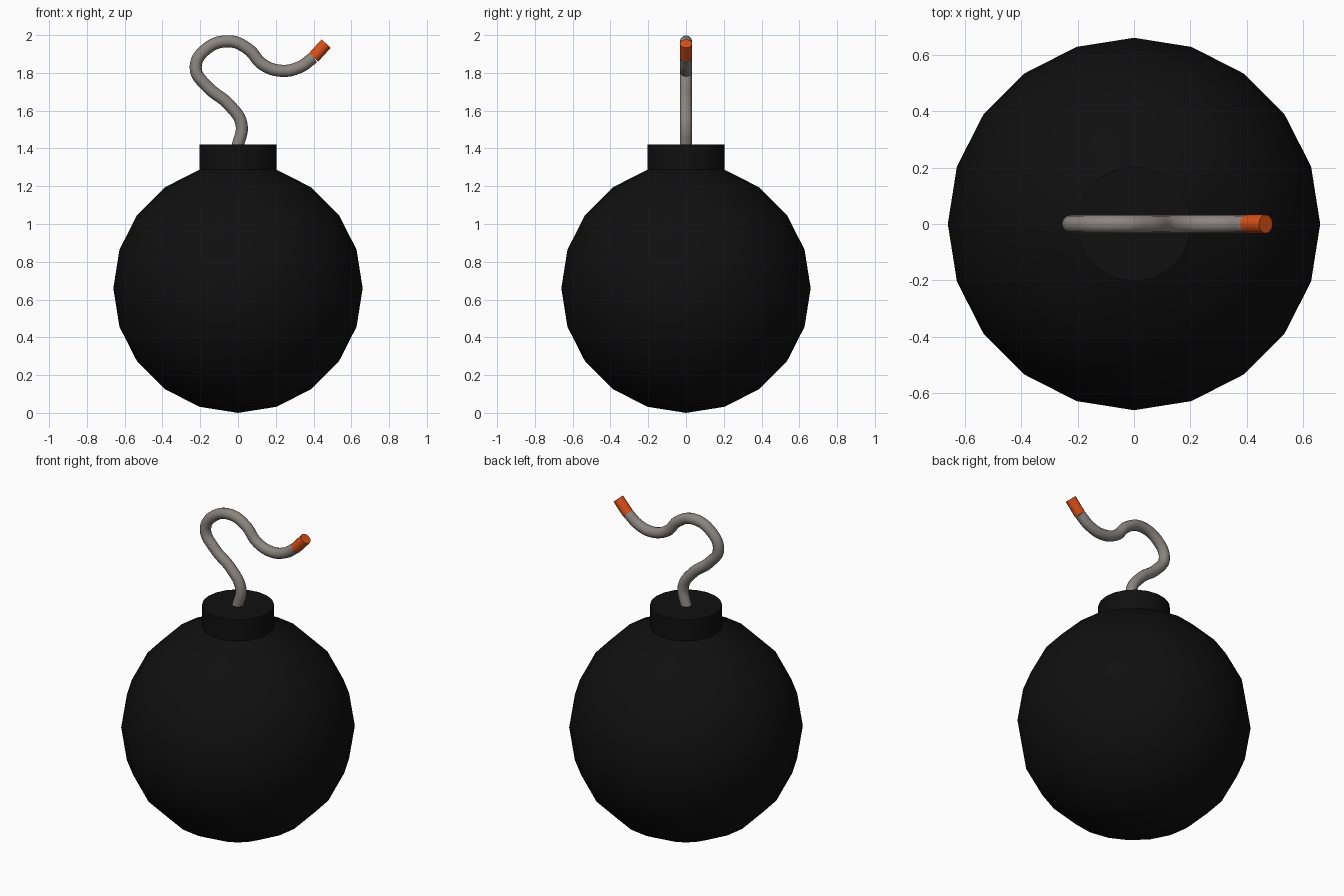
import bpy, bmesh, math
from mathutils import Matrix, Vector

if "Cube" in bpy.data.objects:
    bpy.data.objects.remove(bpy.data.objects["Cube"])

R, SEGS, NECK_TOP = 0.66, 20, 1.42


def colour(name, rgb):
    m = bpy.data.materials.new(name)
    m.diffuse_color = (*rgb, 1)
    m.use_nodes = True
    m.node_tree.nodes["Principled BSDF"].inputs["Base Color"].default_value = m.diffuse_color
    return m


def smooth(ob):
    bpy.ops.object.select_all(action='DESELECT')
    ob.select_set(True)
    bpy.context.view_layer.objects.active = ob
    bpy.ops.object.shade_smooth_by_angle(angle=math.radians(35))


def tube(name, points, mat, radius=0.032):
    cu = bpy.data.curves.new(name, 'CURVE')
    cu.dimensions = '3D'
    cu.bevel_depth = radius
    cu.bevel_resolution = 4
    cu.resolution_u = 8
    cu.use_fill_caps = True
    sp = cu.splines.new('BEZIER')
    sp.bezier_points.add(len(points) - 1)
    for bp, (x, z) in zip(sp.bezier_points, points):
        bp.co = (x, 0, z)
        bp.handle_left_type = bp.handle_right_type = 'AUTO'
    cu.materials.append(mat)
    ob = bpy.data.objects.new(name, cu)
    bpy.context.collection.objects.link(ob)
    bpy.ops.object.select_all(action='DESELECT')
    ob.select_set(True)
    bpy.context.view_layer.objects.active = ob
    bpy.ops.object.convert(target='MESH')
    smooth(bpy.context.object)


# Body: faceted sphere whose top cap is raised into a neck
bm = bmesh.new()
bmesh.ops.create_uvsphere(bm, u_segments=SEGS, v_segments=10, radius=R,
                          matrix=Matrix.Translation((0, 0, R)))
ring_z = R + R * math.cos(math.radians(18))
pole = max(bm.verts, key=lambda v: v.co.z)
bmesh.ops.delete(bm, geom=[pole], context='VERTS')
rim = [e for e in bm.edges if e.is_boundary]
new = bmesh.ops.extrude_edge_only(bm, edges=rim)['geom']
for v in new:
    if isinstance(v, bmesh.types.BMVert):
        v.co.z = NECK_TOP
bmesh.ops.contextual_create(bm, geom=[e for e in new if isinstance(e, bmesh.types.BMEdge)])
bmesh.ops.recalc_face_normals(bm, faces=bm.faces)
me = bpy.data.meshes.new("bomb_body")
bm.to_mesh(me)
bm.free()
me.materials.append(colour("black_iron", (0.005, 0.005, 0.005)))
body = bpy.data.objects.new("bomb_body", me)
bpy.context.collection.objects.link(body)
smooth(body)

# Fuse cord
tube("fuse", [(-0.005, 1.40), (0.018, 1.53), (-0.05, 1.634), (-0.16, 1.725),
              (-0.224, 1.825), (-0.17, 1.925), (-0.045, 1.967), (0.055, 1.925),
              (0.13, 1.845), (0.23, 1.811), (0.325, 1.83), (0.40, 1.882)],
     colour("cord_grey", (0.26, 0.235, 0.21)))

# Burning tip
tube("fuse_tip", [(0.40, 1.882), (0.467, 1.955)],
     colour("ember_orange", (0.7, 0.08, 0.01)), 0.033)
